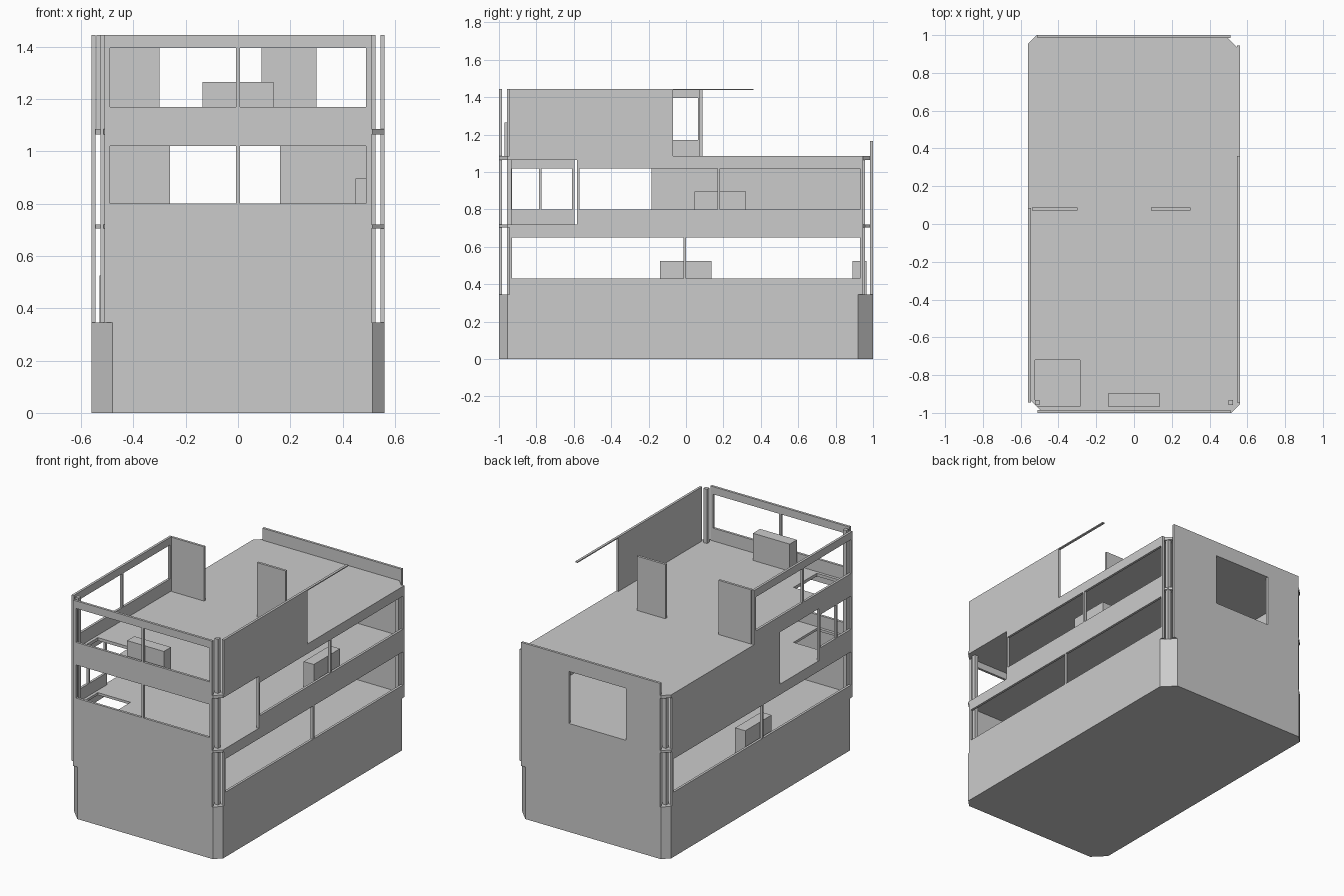
import bpy
import bmesh
from mathutils import Vector

cube = bpy.data.objects.get("Cube")
if cube:
    bpy.data.objects.remove(cube, do_unlink=True)

grey = bpy.data.materials.new("plain grey")
grey.use_nodes = True
GREY = (0.6, 0.6, 0.6, 1)
grey.diffuse_color = GREY
grey.node_tree.nodes["Principled BSDF"].inputs["Base Color"].default_value = GREY

# How a flat sheet (u, v) with thickness w is placed in space
PLACE = {
    "deck": lambda u, v, w: (u, v, w),
    "cross": lambda u, v, w: (u, w, v),
    "side": lambda u, v, w: (w, u, v),
}


def sheet(name, kind, outline, w0, w1, holes=()):
    """Flat plate of any outline with rectangular openings (u0, u1, v0, v1)."""
    bm = bmesh.new()
    bm.faces.new([bm.verts.new((u, v, 0)) for u, v in outline])
    for u0, u1, v0, v1 in holes:
        for co, no in (((u0, 0, 0), (1, 0, 0)), ((u1, 0, 0), (1, 0, 0)),
                       ((0, v0, 0), (0, 1, 0)), ((0, v1, 0), (0, 1, 0))):
            geom = bm.verts[:] + bm.edges[:] + bm.faces[:]
            bmesh.ops.bisect_plane(bm, geom=geom, dist=1e-5, plane_co=co, plane_no=no)
    inside = []
    for f in bm.faces:
        c = f.calc_center_median()
        if any(u0 < c.x < u1 and v0 < c.y < v1 for u0, u1, v0, v1 in holes):
            inside.append(f)
    bmesh.ops.delete(bm, geom=inside, context="FACES")
    ext = bmesh.ops.extrude_face_region(bm, geom=bm.faces[:], use_keep_orig=True)
    top = {g for g in ext["geom"] if isinstance(g, bmesh.types.BMVert)}
    for v in bm.verts:
        v.co = Vector(PLACE[kind](v.co.x, v.co.y, w1 if v in top else w0))
    bmesh.ops.recalc_face_normals(bm, faces=bm.faces[:])
    mesh = bpy.data.meshes.new(name)
    bm.to_mesh(mesh)
    bm.free()
    mesh.materials.append(grey)
    ob = bpy.data.objects.new(name, mesh)
    bpy.context.collection.objects.link(ob)
    return ob


def rect(u0, u1, v0, v1):
    return [(u0, v0), (u1, v0), (u1, v1), (u0, v1)]


def box(name, x0, x1, y0, y1, z0, z1):
    return sheet(name, "deck", rect(x0, x1, y0, y1), z0, z1)


W, L, T = 0.56, 1.0, 0.016          # half width, half length, wall thickness
HULL, DECK2, DECK3, TOP = 0.345, 0.72, 1.085, 1.445
UNDER2, UNDER3 = DECK2 - 0.016, DECK3 - 0.02
SMALL, BIG = 0.045, 0.08            # corner chamfers

# Footprint with two large and two small chamfered corners
footprint = [(-W + BIG, -L), (W - SMALL, -L), (W, -L + SMALL), (W, L - BIG),
             (W - BIG, L), (-W + SMALL, L), (-W, L - SMALL), (-W, -L + BIG)]
hatch = (-0.525, -0.285, -0.965, -0.72)

# Lower body and the two upper decks
sheet("lower_body", "deck", footprint, 0, HULL)
sheet("middle_deck", "deck", footprint, UNDER2, DECK2, [hatch])
sheet("upper_deck", "deck", footprint, UNDER3, DECK3, [hatch])

# Window bands
LOW, MID, HIGH = (0.43, 0.65), (0.80, 1.02), (1.17, 1.395)


def split(u0, u1, band, mullion):
    """Two window openings either side of a mullion."""
    return [(u0, mullion - 0.007, *band), (mullion + 0.007, u1, *band)]


# Front and back walls
sheet("front_wall", "cross", rect(-0.51, 0.51, HULL, TOP), -L, -L + T,
      split(-0.49, 0.49, MID, 0) + split(-0.49, 0.49, HIGH, 0))
sheet("back_wall", "cross", rect(-0.51, 0.51, HULL, 1.165), L - T, L,
      [(-0.26, 0.16, DECK2, UNDER3)])

# Lower side walls
END = 0.945
for name, a, b in (("left", W - T, W), ("right", -W, -W + T)):
    sheet(name + "_lower_wall", "side", rect(-END, END, HULL, DECK2), a, b,
          split(-0.93, 0.93, LOW, -0.007))
    sheet(name + "_deck_edge", "side", rect(-END, END, UNDER3, DECK3), a, b)

# Left side: long glazed wall and solid upper screen with a thin rail
sheet("left_middle_wall", "side", rect(-0.582, END, DECK2, UNDER3), W - T, W,
      split(-0.57, 0.93, MID, 0.175))
sheet("left_upper_screen", "side", rect(-END, -0.07, DECK3, TOP), W - T, W)
box("left_top_rail", W - T, W, -0.07, 0.36, TOP - 0.007, TOP)

# Right side: short glazed wall, doorway, solid wall and glazed upper screen
sheet("right_middle_front_wall", "side", rect(-END, -0.595, DECK2, UNDER3), -W, -W + T,
      split(-0.93, -0.61, MID, -0.78))
sheet("right_middle_back_wall", "side", rect(-0.185, END, DECK2, UNDER3), -W, -W + T)
sheet("right_upper_screen", "side", rect(-END, 0.085, DECK3, TOP), -W, -W + T,
      split(-0.93, 0.065, HIGH, -0.43))

# Partitions on the upper deck
for name, x0, x1 in (("right_partition", -0.54, -0.3), ("left_partition", 0.09, 0.3)):
    box(name, x0, x1, 0.072, 0.088, DECK3, TOP)

# Corner posts
for side in (-1, 1):
    for y, top in ((-0.945, TOP), (0.945, UNDER3)):
        x = side * 0.512
        box("corner_post", x - 0.013, x + 0.013, y - 0.013, y + 0.013, HULL, top)

# Control consoles
box("upper_console", -0.135, 0.135, -0.97, -0.895, DECK3, 1.265)
box("middle_console", 0.45, 0.525, 0.045, 0.32, DECK2, 0.895)
box("lower_side_console", -0.53, -0.455, -0.14, 0.135, HULL, 0.525)
box("lower_back_console", -0.135, 0.135, 0.89, 0.965, HULL, 0.525)
